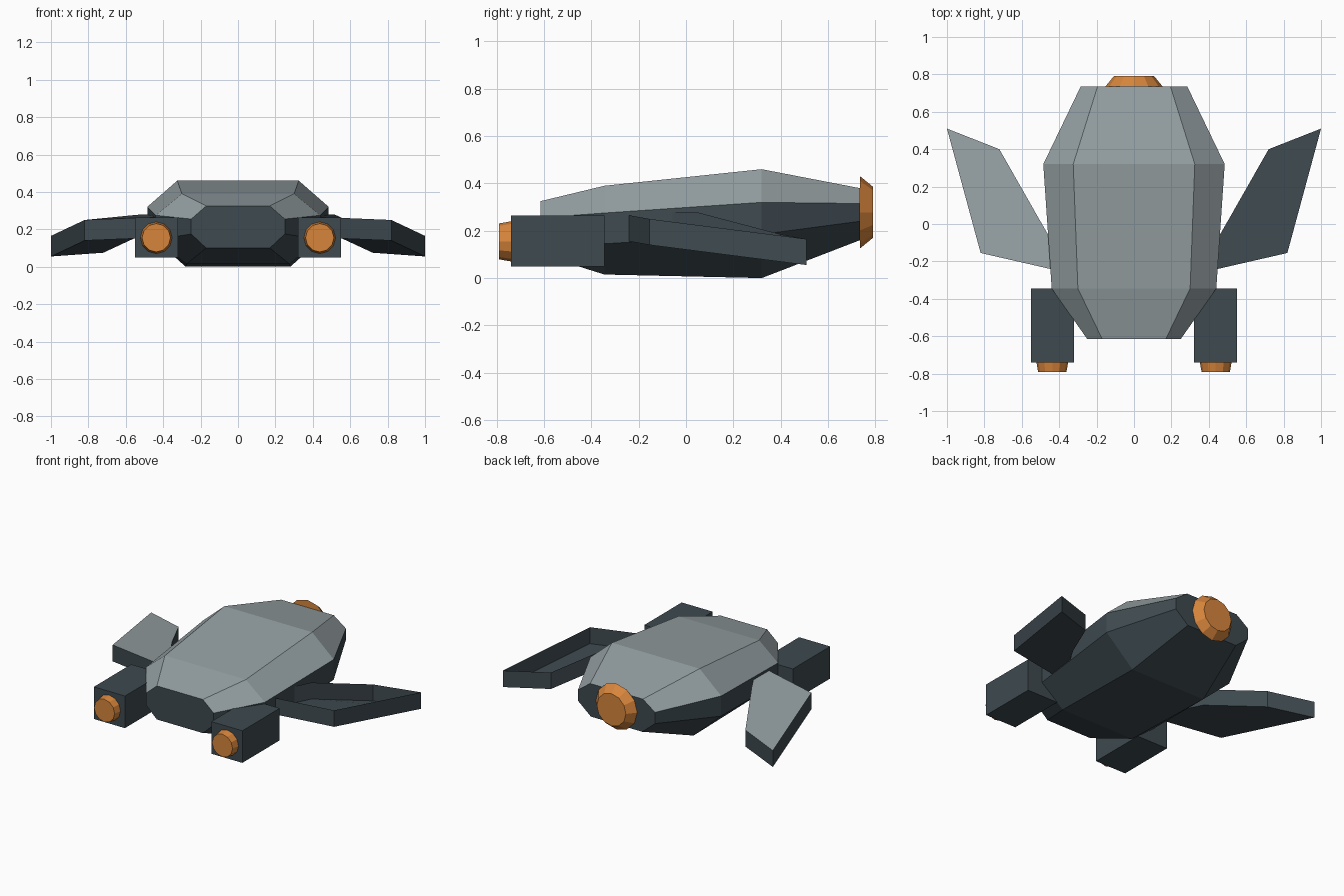
import bpy, bmesh
from mathutils import Matrix, Vector
from math import radians

cube = bpy.data.objects.get("Cube")
if cube:
    bpy.data.objects.remove(cube, do_unlink=True)


def material(name, rgb):
    m = bpy.data.materials.new(name)
    m.use_nodes = True
    m.diffuse_color = (*rgb, 1)
    m.node_tree.nodes["Principled BSDF"].inputs["Base Color"].default_value = (*rgb, 1)
    return m


LIGHT = material("light grey", (0.30, 0.35, 0.365))
DARK = material("dark slate", (0.048, 0.068, 0.08))
ORANGE = material("orange", (0.68, 0.235, 0.045))


def finish(name, bm, *mats):
    me = bpy.data.meshes.new(name)
    bm.normal_update()
    bm.to_mesh(me)
    bm.free()
    for m in mats:
        me.materials.append(m)
    ob = bpy.data.objects.new(name, me)
    bpy.context.collection.objects.link(ob)
    return ob


# Hull: octagonal sections lofted from front to back
# y, half widths (top, shoulder, bottom), heights (bottom, low shoulder, shoulder, top)
SECTIONS = [
    (-0.615, 0.17, 0.25, 0.17, 0.10, 0.175, 0.255, 0.325),
    (-0.345, 0.30, 0.44, 0.275, 0.015, 0.145, 0.275, 0.39),
    (0.32, 0.325, 0.485, 0.28, 0.0, 0.185, 0.32, 0.46),
    (0.735, 0.195, 0.285, 0.19, 0.16, 0.24, 0.315, 0.38),
]
bm = bmesh.new()
rings = []
for y, wt, ws, wb, z0, z1, z2, z3 in SECTIONS:
    half = [(wb, z0), (ws, z1), (ws, z2), (wt, z3)]
    loop = half + [(-x, z) for x, z in reversed(half)]
    rings.append([bm.verts.new((x, y, z)) for x, z in loop])
for a, b in zip(rings, rings[1:]):
    for i in range(8):
        j = (i + 1) % 8
        face = bm.faces.new((a[i], a[j], b[j], b[i]))
        face.material_index = 0 if i in (2, 3, 4) else 1  # light upper shell
for ring in (rings[0], rings[-1]):
    bm.faces.new(ring).material_index = 1
bmesh.ops.recalc_face_normals(bm, faces=bm.faces)
finish("hull", bm, LIGHT, DARK)

# Wings: swept plates, the left one an open tray
OUTLINE = [(0.34, -0.265, 0.27), (0.82, -0.155, 0.25), (1.0, 0.51, 0.165),
           (0.72, 0.40, 0.185), (0.515, 0.04, 0.28)]
for side, s in (("left", 1), ("right", -1)):
    bm = bmesh.new()
    top = [bm.verts.new((s * x, y, z)) for x, y, z in OUTLINE]
    low = [bm.verts.new(v.co - Vector((0, 0, 0.11))) for v in top]
    for i in range(5):
        j = (i + 1) % 5
        bm.faces.new((top[i], low[i], low[j], top[j])).material_index = 1
    bm.faces.new(low).material_index = 1
    lid = bm.faces.new(top)
    bmesh.ops.recalc_face_normals(bm, faces=bm.faces)
    if s > 0:
        bmesh.ops.delete(bm, geom=[lid], context='FACES_ONLY')
    finish(side + "_wing", bm, LIGHT, DARK)


def nozzle(name, centre, base, tip, depth, direction):
    bm = bmesh.new()
    turn = Matrix.Rotation(radians(-90 * direction), 4, 'X')
    bmesh.ops.create_cone(bm, cap_ends=True, segments=12, radius1=base, radius2=tip,
                          depth=depth, matrix=Matrix.Translation(centre) @ turn)
    finish(name, bm, ORANGE)


# Front pods with short nozzles
for side, s in (("left", 1), ("right", -1)):
    bm = bmesh.new()
    bmesh.ops.create_cube(bm, size=1, matrix=Matrix.Translation((s * 0.435, -0.542, 0.157))
                          @ Matrix.Diagonal((0.23, 0.395, 0.215, 1)))
    finish(side + "_pod", bm, DARK)
    nozzle(side + "_pod_nozzle", (s * 0.437, -0.764, 0.155), 0.085, 0.076, 0.052, -1)

# Rear nozzle
nozzle("rear_nozzle", (0, 0.7625, 0.278), 0.153, 0.108, 0.055, 1)
